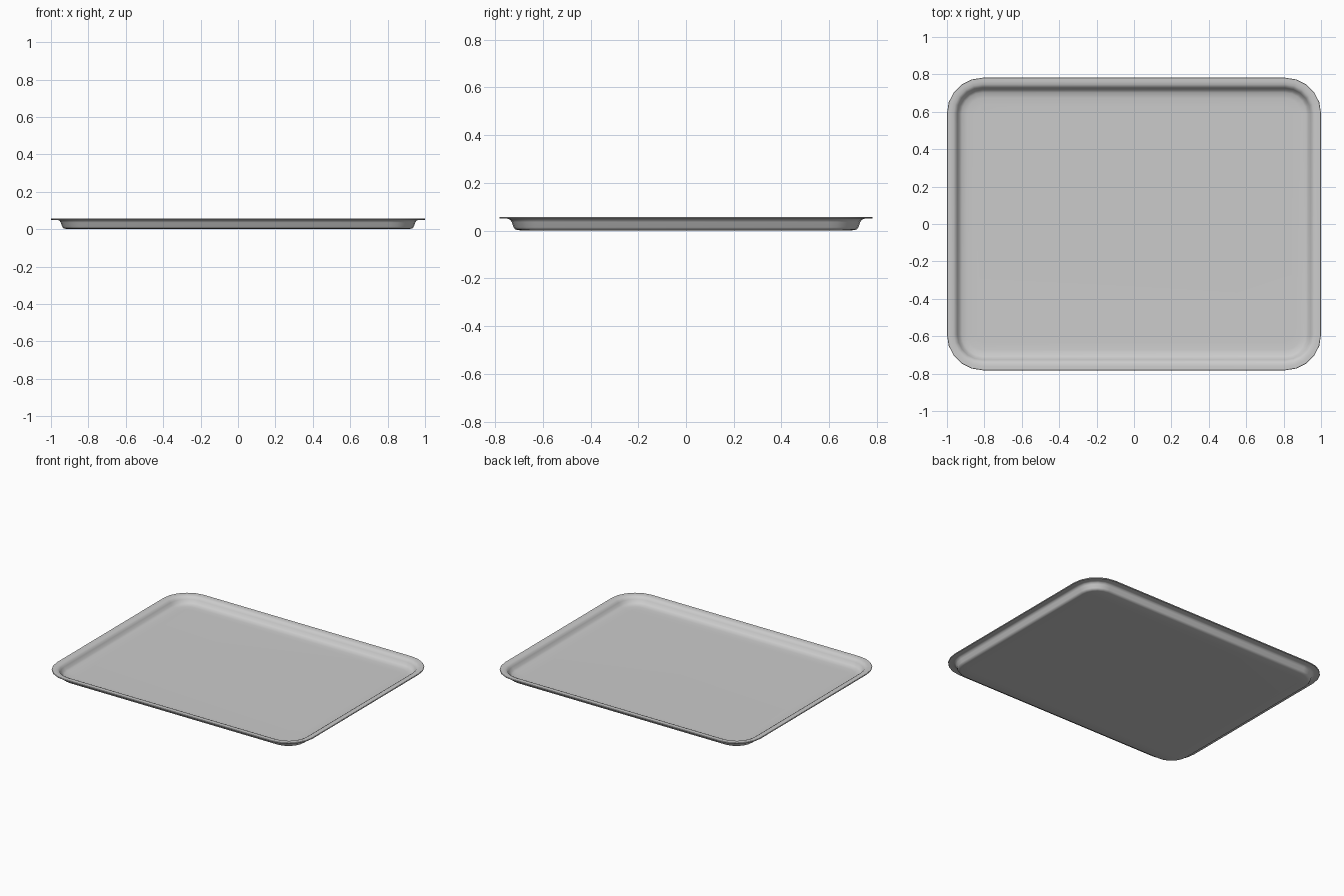
import bpy, bmesh, math

if "Cube" in bpy.data.objects:
    bpy.data.objects.remove(bpy.data.objects["Cube"])

HX, HY, RADIUS, SEGS = 1.0, 0.782, 0.19, 5


def ring(bm, inset, z):
    """Rounded-rectangle loop, inset from the outer rim."""
    r = max(RADIUS - inset, 0.05)
    cx, cy = HX - inset - r, HY - inset - r
    verts = []
    for q, (sx, sy) in enumerate([(1, 1), (-1, 1), (-1, -1), (1, -1)]):
        for i in range(SEGS + 1):
            a = math.pi / 2 * (q + i / SEGS)
            verts.append(bm.verts.new((sx * cx + r * math.cos(a),
                                       sy * cy + r * math.sin(a), z)))
    return verts


# cross-section (inset, height): floor top -> wall -> rim -> underside -> base
profile = [(0.15, 0.008), (0.11, 0.009), (0.08, 0.013), (0.067, 0.021),
           (0.056, 0.038), (0.048, 0.050), (0.036, 0.056), (0.020, 0.058),
           (0.002, 0.058), (0.0, 0.056), (0.0, 0.052), (0.002, 0.050),
           (0.035, 0.050), (0.045, 0.046), (0.052, 0.036), (0.060, 0.014),
           (0.067, 0.005), (0.080, 0.002), (0.14, 0.0)]

bm = bmesh.new()
rings = [ring(bm, d, z) for d, z in profile]
n = len(rings[0])
for a, b in zip(rings, rings[1:]):
    for i in range(n):
        j = (i + 1) % n
        bm.faces.new((a[i], a[j], b[j], b[i]))
# flat floor and base
bm.faces.new(rings[0])
bm.faces.new(rings[-1])
bmesh.ops.recalc_face_normals(bm, faces=bm.faces)

mesh = bpy.data.meshes.new("tray")
bm.to_mesh(mesh)
bm.free()
tray = bpy.data.objects.new("tray", mesh)
bpy.context.collection.objects.link(tray)
bpy.context.view_layer.objects.active = tray
tray.select_set(True)
bpy.ops.object.shade_smooth_by_angle(angle=math.radians(40))
